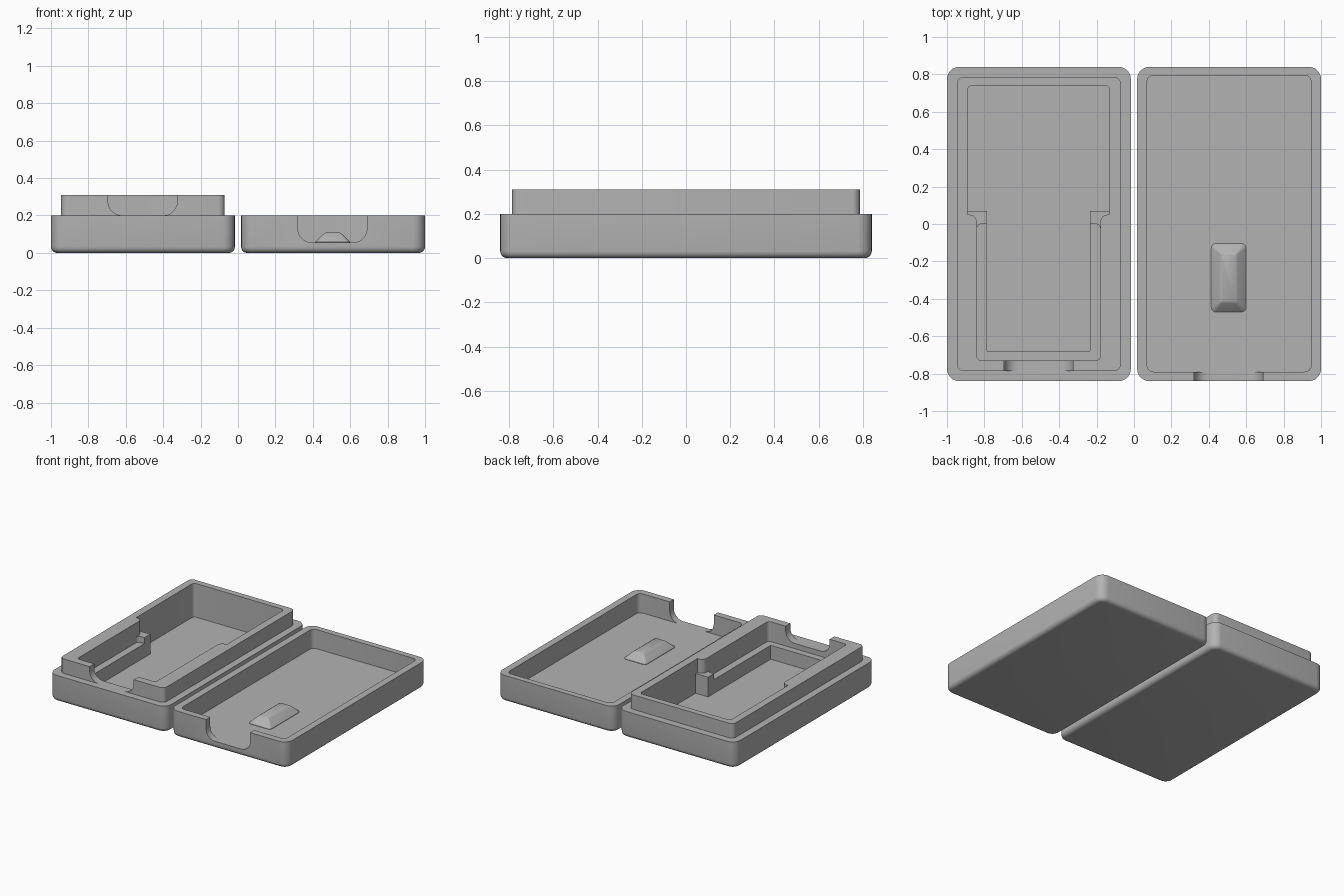
import bpy, bmesh, math
from mathutils import Vector

if "Cube" in bpy.data.objects:
    bpy.data.objects.remove(bpy.data.objects["Cube"])

grey = bpy.data.materials.new("plain_grey")
grey.diffuse_color = (0.45, 0.45, 0.45, 1)
grey.use_nodes = True
grey.node_tree.nodes["Principled BSDF"].inputs["Base Color"].default_value = grey.diffuse_color


def rounded(corners, radii, seg=6):
    """Closed 2D outline with each corner filleted by its own radius."""
    out, n = [], len(corners)
    for i in range(n):
        p = Vector(corners[i])
        r = radii[i] if isinstance(radii, (list, tuple)) else radii
        if r <= 0:
            out.append(p)
            continue
        a = (Vector(corners[i - 1]) - p).normalized()
        b = (Vector(corners[(i + 1) % n]) - p).normalized()
        for k in range(seg + 1):
            t = math.radians(90 * k / seg)
            # all corners are right angles
            out.append(p + r * ((1 - math.sin(t)) * a + (1 - math.cos(t)) * b))
    return out


def rect(x0, x1, y0, y1, r, inset=0):
    x0, x1, y0, y1 = x0 + inset, x1 - inset, y0 + inset, y1 - inset
    return rounded([(x0, y0), (x1, y0), (x1, y1), (x0, y1)], r)


def loft(name, rings):
    """Skin between stacked rings of 3D points and cap both ends."""
    bm = bmesh.new()
    vs = [[bm.verts.new(p) for p in ring] for ring in rings]
    n = len(vs[0])
    for lo, hi in zip(vs, vs[1:]):
        for i in range(n):
            j = (i + 1) % n
            bm.faces.new((lo[i], lo[j], hi[j], hi[i]))
    bm.faces.new(vs[0][::-1])
    bm.faces.new(vs[-1])
    bmesh.ops.recalc_face_normals(bm, faces=bm.faces)
    me = bpy.data.meshes.new(name)
    bm.to_mesh(me)
    bm.free()
    me.materials.append(grey)
    ob = bpy.data.objects.new(name, me)
    bpy.context.collection.objects.link(ob)
    return ob


def prism(outline, z0, z1):
    return loft("cutter", [[(p[0], p[1], z) for p in outline] for z in (z0, z1)])


def thumb_slot(x0, x1, z0, y0, y1):
    """Round-bottomed notch cut through a front wall."""
    o = rounded([(x0, z0), (x1, z0), (x1, 0.5), (x0, 0.5)], [0.075, 0.075, 0, 0])
    return loft("cutter", [[(p[0], y, p[1]) for p in o] for y in (y0, y1)])


def tray(name, x0, x1, extra=()):
    """Rounded block with softened bottom edge and optional upper rings."""
    f = 0.032
    prof = [(f * (1 - math.sin(t)), f * (1 - math.cos(t)))
            for t in (math.radians(18 * k) for k in range(6))]
    prof += [(0, 0.2), *extra]
    rings = []
    for inset, z in prof:
        o = rect(x0, x1, -0.84, 0.84, max(0.065 - inset, 0.035), inset)
        rings.append([(p[0], p[1], z) for p in o])
    return loft(name, rings)


def cut(ob, cutter):
    m = ob.modifiers.new("cut", 'BOOLEAN')
    m.operation, m.solver, m.object = 'DIFFERENCE', 'EXACT', cutter
    bpy.context.view_layer.objects.active = ob
    bpy.ops.object.modifier_apply(modifier=m.name)
    bpy.data.objects.remove(cutter, do_unlink=True)


def smooth(ob):
    bpy.ops.object.select_all(action='DESELECT')
    ob.select_set(True)
    bpy.context.view_layer.objects.active = ob
    bpy.ops.object.shade_smooth_by_angle(angle=math.radians(32))


# Base tray with a raised lip
base = tray("base_tray", -1.0, -0.017, [(0.054, 0.2), (0.054, 0.31)])

# Deep T-shaped pocket: wide at the back, narrow at the front
cut(base, prism(rounded(
    [(-0.785, -0.68), (-0.235, -0.68), (-0.235, 0.07), (-0.13, 0.07),
     (-0.13, 0.74), (-0.89, 0.74), (-0.89, 0.07), (-0.785, 0.07)],
    [0, 0, 0, 0, 0.025, 0.025, 0, 0]), 0.055, 0.40))
# Ledge around the narrow pocket
cut(base, prism(rect(-0.84, -0.18, -0.73, 0.0, 0.025), 0.16, 0.41))
# Opening above the two corner posts
cut(base, prism(rounded(
    [(-0.84, -0.05), (-0.18, -0.05), (-0.18, 0.05), (-0.13, 0.05),
     (-0.13, 0.2), (-0.89, 0.2), (-0.89, 0.05), (-0.84, 0.05)],
    [0, 0, 0.04, 0, 0, 0, 0, 0.04]), 0.205, 0.42))
# Notch in the lip
cut(base, thumb_slot(-0.695, -0.325, 0.2, -0.82, -0.70))
smooth(base)

# Lid tray with open cavity and front notch
lid = tray("lid_tray", 0.017, 1.0)
cut(lid, prism(rect(0.07, 0.947, -0.79, 0.795, 0.035), 0.055, 0.4))
cut(lid, thumb_slot(0.32, 0.69, 0.055, -0.9, -0.75))
smooth(lid)

# Bevelled raised pad on the lid floor
pad = loft("raised_pad", [
    [(p[0], p[1], z) for p in rect(0.413, 0.6, -0.47, -0.105, r, i)]
    for i, z, r in ((0, 0.05, 0.025), (0, 0.058, 0.025), (0.045, 0.102, 0.01),
                    (0.058, 0.11, 0.005))])
smooth(pad)
